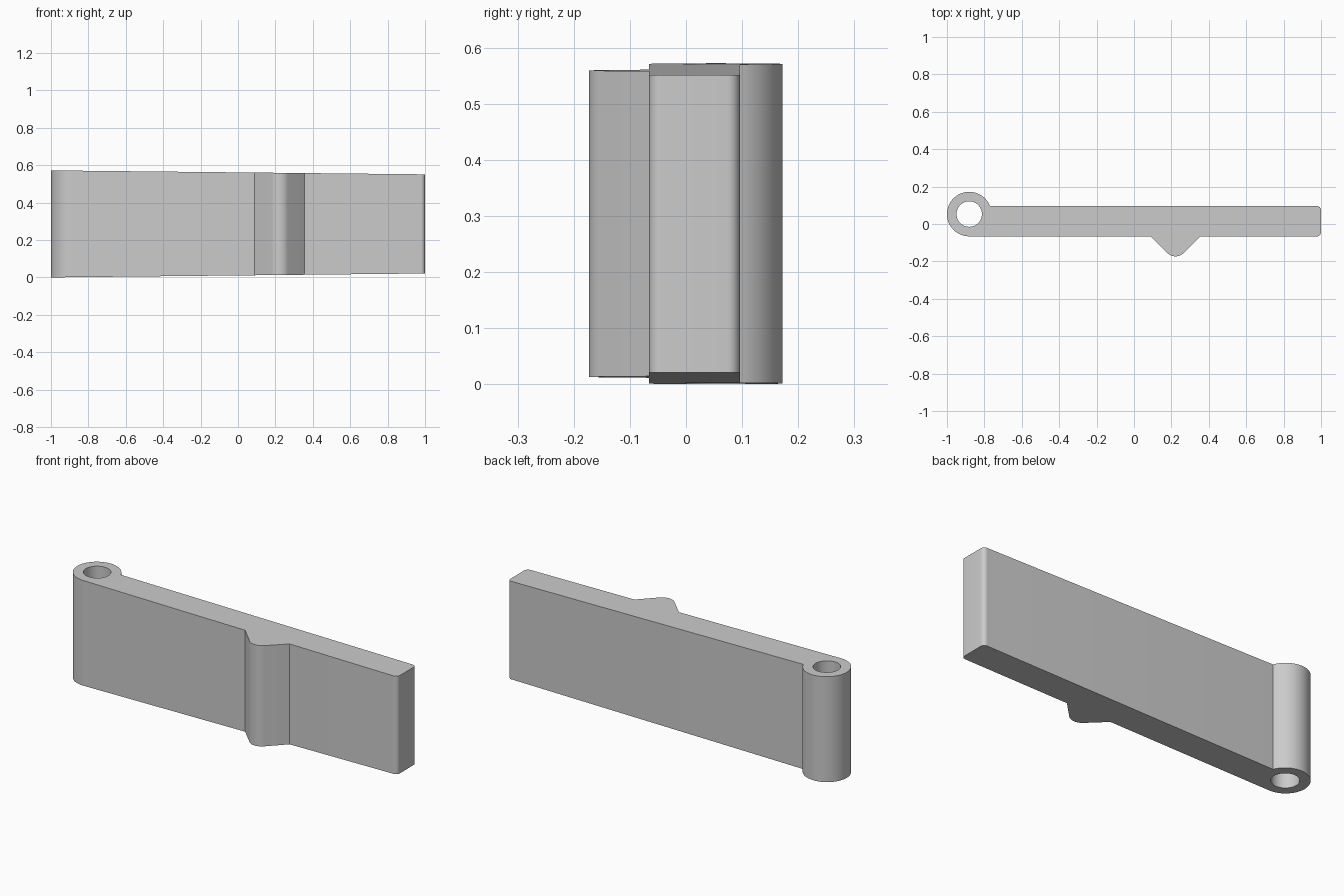
import bpy
import bmesh
from math import cos, sin, radians, asin, degrees
from mathutils import Vector

old = bpy.data.objects.get("Cube")
if old:
    bpy.data.objects.remove(old, do_unlink=True)

# Main dimensions
EYE = Vector((-0.881, 0.053))
EYE_R, HOLE_R = 0.119, 0.068
FRONT, BACK, END = -0.066, 0.096, 1.0
BUMP_X, BUMP_HALF, BUMP_R = 0.222, 0.133, 0.063
CORNER = 0.022
HEIGHT, TAPER = 0.572, 0.0105


def arc(centre, radius, start, stop, steps):
    """Points on an arc, angles in degrees."""
    angles = [radians(start + (stop - start) * i / steps) for i in range(steps + 1)]
    return [(centre[0] + radius * cos(a), centre[1] + radius * sin(a)) for a in angles]


def add_loop(bm, points):
    verts = [bm.verts.new((x, y, 0)) for x, y in points]
    return [bm.edges.new((v, verts[i - 1])) for i, v in enumerate(verts)]


# Outline: hinge eye, front bump with rounded tip, rounded free end
join = degrees(asin((BACK - EYE.y) / EYE_R))
tip_y = FRONT - BUMP_HALF + BUMP_R * 2 ** 0.5
outline = arc(EYE, EYE_R, join, 270, 56)
outline.append((BUMP_X - BUMP_HALF, FRONT))
outline += arc((BUMP_X, tip_y), BUMP_R, 225, 315, 14)
outline.append((BUMP_X + BUMP_HALF, FRONT))
outline += arc((END - CORNER, FRONT + CORNER), CORNER, -90, 0, 8)
outline += arc((END - CORNER, BACK - CORNER), CORNER, 0, 90, 8)
hole = arc(EYE, HOLE_R, 0, 360, 48)[:-1]

# Fill the profile around the pin hole and extrude it
bm = bmesh.new()
edges = add_loop(bm, outline) + add_loop(bm, hole)
bmesh.ops.triangle_fill(bm, use_beauty=True, edges=edges, normal=(0, 0, 1))
base = list(bm.verts)
result = bmesh.ops.extrude_face_region(bm, geom=list(bm.faces), use_keep_orig=True)
top = [g for g in result["geom"] if isinstance(g, bmesh.types.BMVert)]

# Draft: the arm gets slightly shallower towards the free end
for v in base:
    v.co.z = TAPER * (v.co.x + 1)
for v in top:
    v.co.z = HEIGHT - TAPER * (v.co.x + 1)
bmesh.ops.recalc_face_normals(bm, faces=list(bm.faces))

mesh = bpy.data.meshes.new("hinged_arm")
bm.to_mesh(mesh)
bm.free()
arm = bpy.data.objects.new("hinged_arm", mesh)
bpy.context.collection.objects.link(arm)

# Plain grey
grey = bpy.data.materials.new("light_grey")
grey.use_nodes = True
colour = (0.6, 0.6, 0.6, 1)
grey.diffuse_color = colour
grey.node_tree.nodes["Principled BSDF"].inputs["Base Color"].default_value = colour
mesh.materials.append(grey)

for o in bpy.context.selected_objects:
    o.select_set(False)
arm.select_set(True)
bpy.context.view_layer.objects.active = arm
bpy.ops.object.shade_smooth_by_angle(angle=radians(30))
